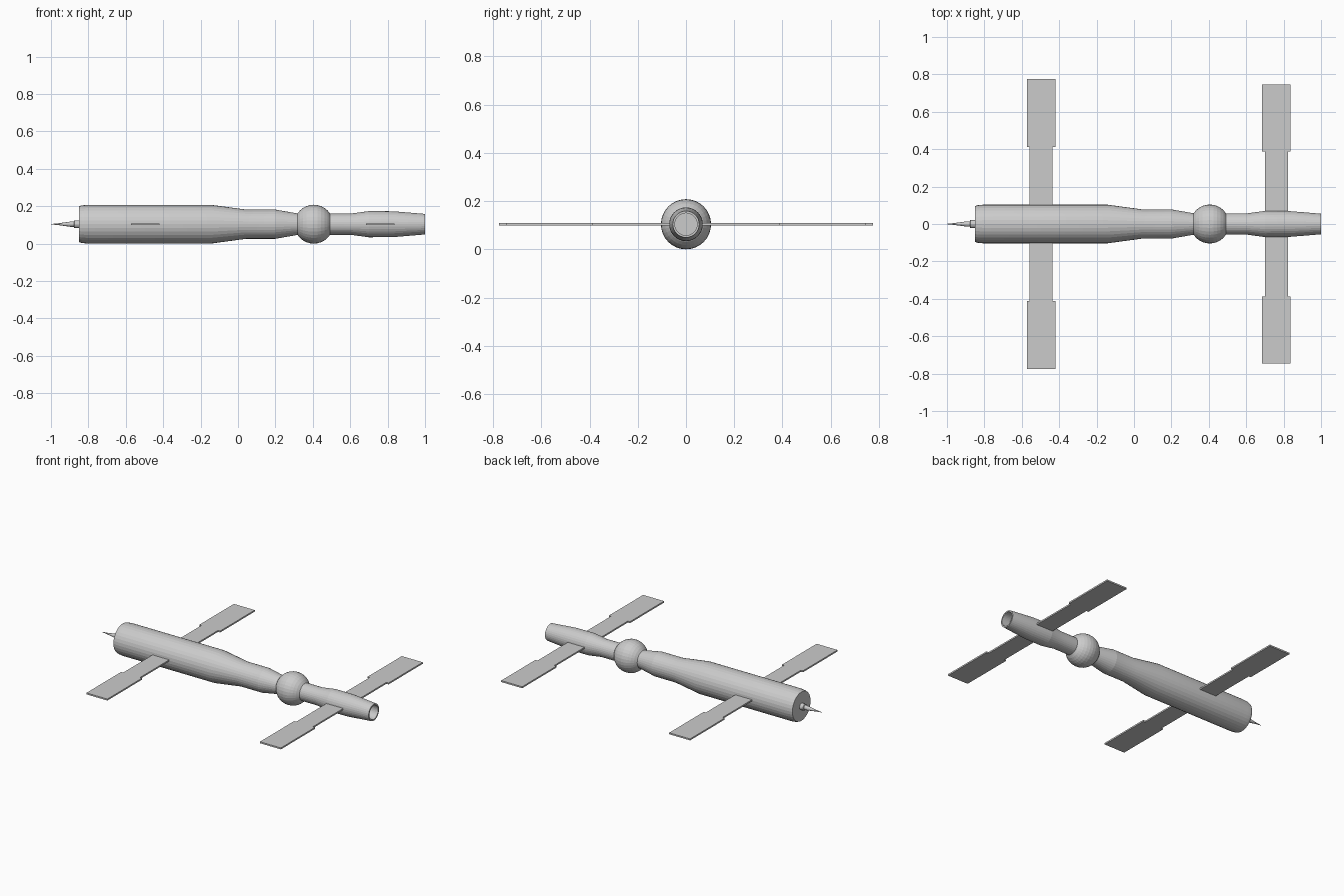
import bpy, bmesh
from math import pi, sin, cos

if "Cube" in bpy.data.objects:
    bpy.data.objects.remove(bpy.data.objects["Cube"])

AXIS_Z = 0.104
SIDES = 32


def finish(bm, name):
    bmesh.ops.recalc_face_normals(bm, faces=bm.faces)
    mesh = bpy.data.meshes.new(name)
    bm.to_mesh(mesh)
    bm.free()
    obj = bpy.data.objects.new(name, mesh)
    bpy.context.collection.objects.link(obj)
    return obj


def lathe(name, profile, sides=SIDES):
    """Closed solid of revolution about the long x axis from (x, radius) points."""
    bm = bmesh.new()
    rings = []
    for x, r in profile:
        rings.append([bm.verts.new((x, r * cos(2 * pi * i / sides),
                                    AXIS_Z + r * sin(2 * pi * i / sides)))
                      for i in range(sides)])
    for a, b in zip(rings, rings[1:]):
        for i in range(sides):
            j = (i + 1) % sides
            bm.faces.new((a[i], a[j], b[j], b[i]))
    bm.faces.new(rings[0])
    bm.faces.new(rings[-1])
    return finish(bm, name)


def panel(name, x, root, step, tip, side, thick=0.01):
    """Flat solar panel: narrow inner section, wider outer section."""
    n, w = 0.0615, 0.077
    outline = [(-n, root), (n, root), (n, step), (w, step),
               (w, tip), (-w, tip), (-w, step), (-n, step)]
    bm = bmesh.new()
    face = bm.faces.new([bm.verts.new((x + px, side * py, AXIS_Z - thick / 2))
                         for px, py in outline])
    ext = bmesh.ops.extrude_face_region(bm, geom=[face])
    top = [v for v in ext["geom"] if isinstance(v, bmesh.types.BMVert)]
    bmesh.ops.translate(bm, verts=top, vec=(0, 0, thick))
    return finish(bm, name)


# Main hull, tapering toward the ball joint
lathe("main_hull", [(-0.85, 0.096), (-0.838, 0.1), (-0.81, 0.103), (-0.14, 0.103),
                    (0.045, 0.078), (0.20, 0.078), (0.315, 0.058), (0.36, 0.058)])

# Front module with a recessed open end
lathe("front_module", [(0.45, 0.057), (0.605, 0.057), (0.70, 0.07), (0.83, 0.069),
                       (1.0, 0.055), (1.0, 0.046), (0.94, 0.046)])

# Tail probe: collar and pointed tip
lathe("probe_collar", [(-0.84, 0.021), (-0.875, 0.021), (-0.878, 0.016)], 16)
lathe("probe_tip", [(-0.87, 0.015), (-0.895, 0.014), (-0.96, 0.005), (-1.0, 0.001)], 16)

# Ball joint, poles along the long axis
bpy.ops.mesh.primitive_uv_sphere_add(segments=32, ring_count=16, radius=0.104,
                                     location=(0.405, 0, AXIS_Z), rotation=(0, pi / 2, 0))
bpy.context.object.name = "ball_joint"

# Two pairs of solar panels
for label, x, root, step, tip in (("rear", -0.496, 0.08, 0.412, 0.775),
                                  ("front", 0.761, 0.05, 0.387, 0.746)):
    for side, word in ((1, "left"), (-1, "right")):
        panel(f"{label}_{word}_panel", x, root, step, tip, side)

# Smooth rounded parts, keeping hard edges
for obj in bpy.context.scene.objects:
    obj.select_set("panel" not in obj.name)
bpy.ops.object.shade_smooth_by_angle(angle=0.14)
